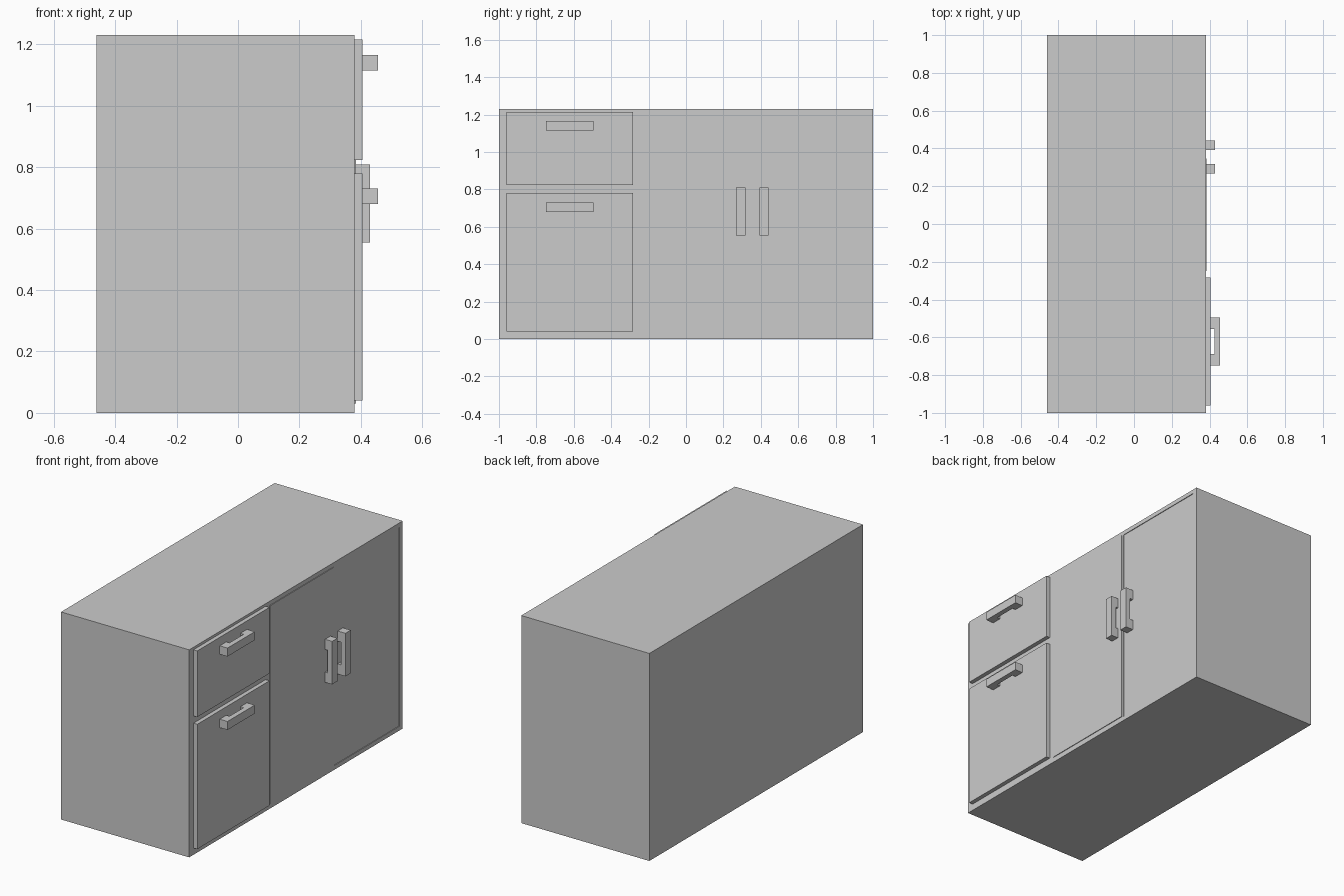
import bpy, bmesh
from mathutils import Vector

if "Cube" in bpy.data.objects:
    bpy.data.objects.remove(bpy.data.objects["Cube"])

FRONT = 0.38  # x of the cabinet face carrying drawers and doors


def box(name, x, y, z):
    bm = bmesh.new()
    bmesh.ops.create_cube(bm, size=1)
    for v in bm.verts:
        v.co = Vector([(a + b) / 2 + c * (b - a) for c, (a, b) in zip(v.co, (x, y, z))])
    me = bpy.data.meshes.new(name)
    bm.to_mesh(me)
    bm.free()
    ob = bpy.data.objects.new(name, me)
    bpy.context.collection.objects.link(ob)
    return ob


def handle(name, x, y, z, vertical=False):
    """C-shaped bar handle: profile (along, out) extruded across its width."""
    L, g, d, grip, w = 0.1275, 0.067, 0.051, 0.021, 0.025
    profile = [(-L, 0), (-g, 0), (-g, grip), (g, grip), (g, 0), (L, 0), (L, d), (-L, d)]
    bm = bmesh.new()
    place = (lambda a, o, s: (x + o, y + s, z + a)) if vertical else (lambda a, o, s: (x + o, y + a, z + s))
    face = bm.faces.new([bm.verts.new(place(a, o, -w)) for a, o in profile])
    ext = bmesh.ops.extrude_face_region(bm, geom=[face], use_keep_orig=True)
    move = Vector((0, 2 * w, 0)) if vertical else Vector((0, 0, 2 * w))
    bmesh.ops.translate(bm, vec=move, verts=[v for v in ext["geom"] if isinstance(v, bmesh.types.BMVert)])
    bmesh.ops.recalc_face_normals(bm, faces=bm.faces)
    me = bpy.data.meshes.new(name)
    bm.to_mesh(me)
    bm.free()
    bpy.context.collection.objects.link(bpy.data.objects.new(name, me))


# Cabinet body with a very shallow recess for the right door
body = box("cabinet_body", (-0.46, FRONT), (-1, 1), (0, 1.23))
cutter = box("door_recess_cutter", (FRONT - 0.004, FRONT + 0.05), (0.36, 0.97), (0.025, 1.205))
cutter.hide_render = True
cutter.hide_set(True)
cut = body.modifiers.new("door_recess", "BOOLEAN")
cut.operation = "DIFFERENCE"
cut.solver = "EXACT"
cut.object = cutter

# Left door stands slightly proud of the face
box("left_door", (FRONT - 0.01, FRONT + 0.004), (-0.25, 0.348), (0.03, 1.205))

# Drawer fronts with horizontal handles
for name, z0, z1, hz in (("upper_drawer", 0.823, 1.215, 1.14), ("lower_drawer", 0.04, 0.78, 0.705)):
    box(name, (FRONT - 0.005, 0.405), (-0.96, -0.284), (z0, z1))
    handle(name + "_handle", 0.405, -0.622, hz)

# Vertical door handles
for name, y in (("left_door_handle", 0.292), ("right_door_handle", 0.417)):
    handle(name, FRONT - 0.001, y, 0.682, vertical=True)
